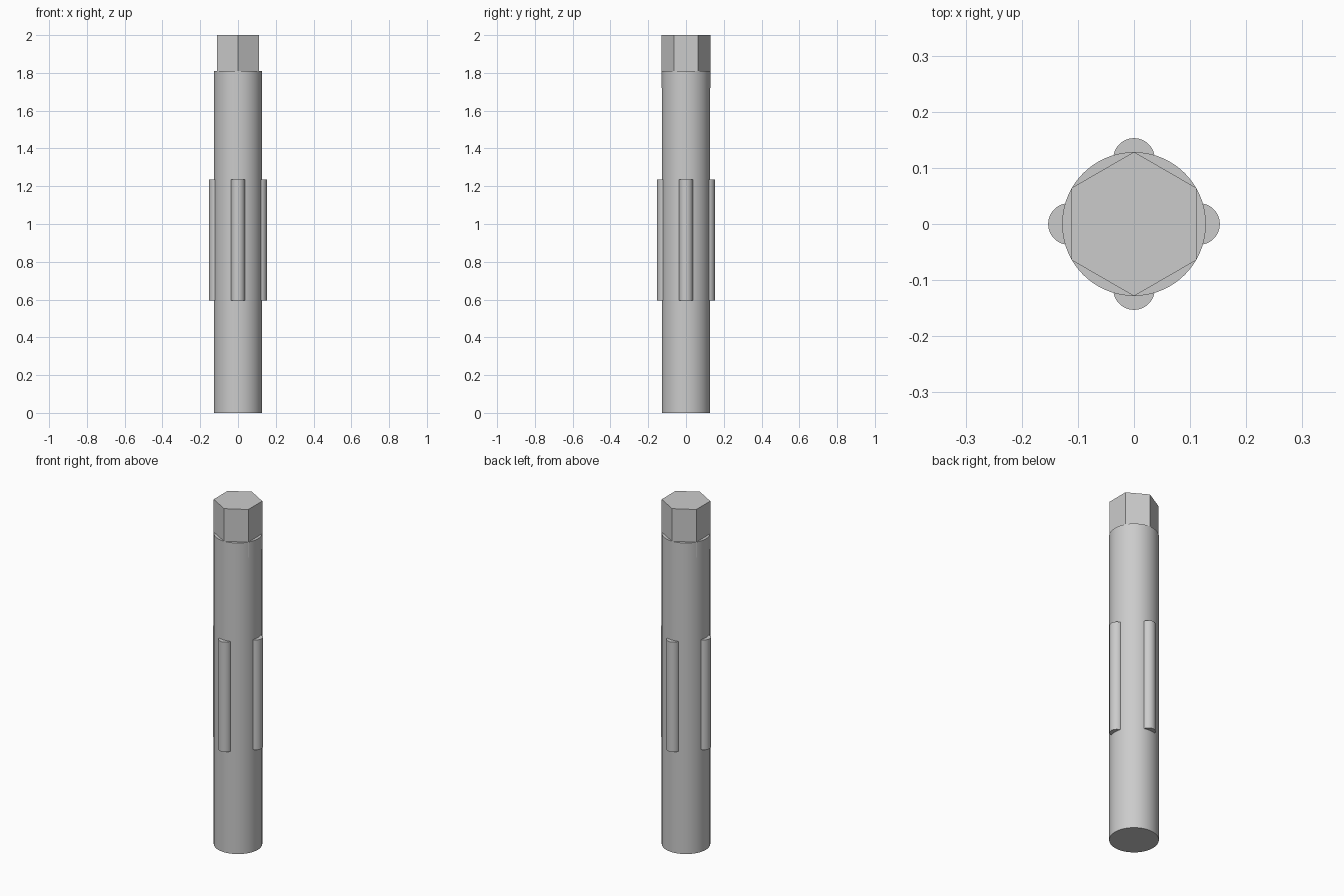
import bpy
from math import cos, sin, pi, radians

cube = bpy.data.objects.get("Cube")
if cube:
    bpy.data.objects.remove(cube, do_unlink=True)

# Plain grey metal
steel = bpy.data.materials.new("steel_grey")
steel.use_nodes = True
GREY = (0.6, 0.6, 0.6, 1)
steel.diffuse_color = GREY
steel.node_tree.nodes["Principled BSDF"].inputs["Base Color"].default_value = GREY


def rod(name, sides, radius, bottom, top, x=0, y=0, turn=0):
    """Upright prism or cylinder between two heights."""
    bpy.ops.mesh.primitive_cylinder_add(
        vertices=sides, radius=radius, depth=top - bottom,
        location=(x, y, (bottom + top) / 2), rotation=(0, 0, turn))
    part = bpy.context.object
    part.name = name
    part.data.materials.append(steel)
    bpy.ops.object.shade_smooth_by_angle(angle=radians(30))
    return part


# Round shaft
rod("shaft", 96, 0.128, 0, 1.81)

# Hexagonal drive end, sunk into the shaft, corners towards front and back
rod("hex_end", 6, 0.1285, 1.72, 2)

# Four rounded keys around the middle
for i, side in enumerate(("left", "back", "right", "front")):
    a = i * pi / 2
    rod(side + "_key", 48, 0.037, 0.595, 1.235, 0.116 * cos(a), 0.116 * sin(a))
